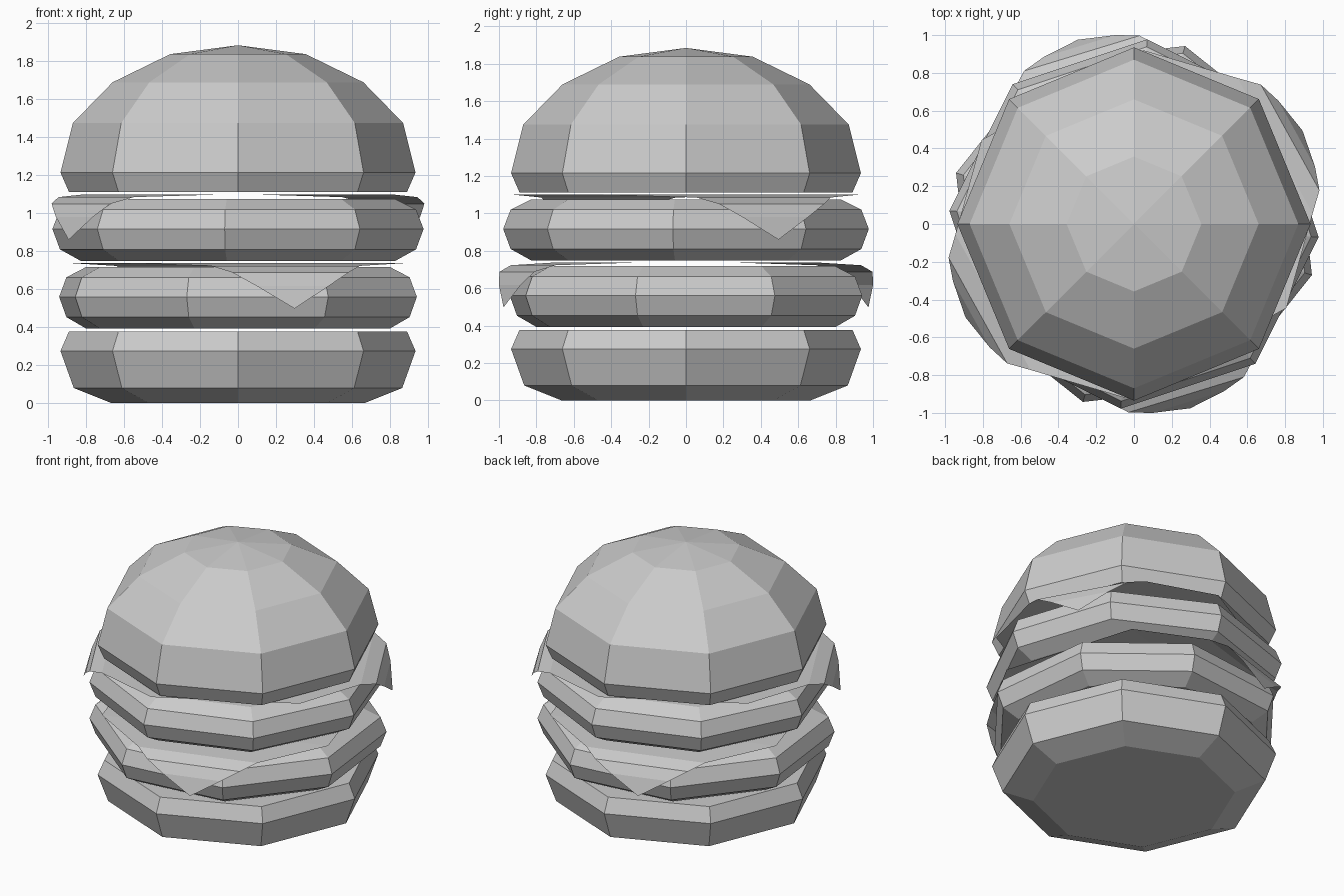
import bpy, bmesh, math

if "Cube" in bpy.data.objects:
    bpy.data.objects.remove(bpy.data.objects["Cube"])

def make_object(name, bm):
    bmesh.ops.recalc_face_normals(bm, faces=bm.faces)
    mesh = bpy.data.meshes.new(name)
    bm.to_mesh(mesh)
    bm.free()
    obj = bpy.data.objects.new(name, mesh)
    bpy.context.collection.objects.link(obj)
    return obj

def lathe(name, profile, turn=0, apex=None, sides=8):
    """Eight-sided turned solid from (radius, z) points, bottom to top."""
    bm = bmesh.new()
    rings = []
    for r, z in profile:
        angles = [math.radians(turn) + math.tau * i / sides for i in range(sides)]
        rings.append([bm.verts.new((r * math.cos(a), r * math.sin(a), z)) for a in angles])
    for low, high in zip(rings, rings[1:]):
        for i in range(sides):
            j = (i + 1) % sides
            bm.faces.new((low[i], low[j], high[j], high[i]))
    bm.faces.new(rings[0][::-1])
    if apex is None:
        bm.faces.new(rings[-1])
    else:
        tip = bm.verts.new((0, 0, apex))
        for i in range(sides):
            bm.faces.new((rings[-1][i], rings[-1][(i + 1) % sides], tip))
    return make_object(name, bm)

def cheese(name, z, turn):
    """Thin slice whose two opposite corners fold down over the patty."""
    half = [(0.49, 0, 0.78), (0.854, -0.015, 0.41), (0.945, -0.05, 0.32),
            (0.985, -0.12, 0.2), (1.02, -0.24, 0)]
    rows = [(-u, d, w) for u, d, w in reversed(half)] + half
    a = math.radians(turn)
    c, s = math.cos(a), math.sin(a)
    bm = bmesh.new()
    strips = []
    for u, d, w in rows:
        widths = (-w, w) if w else (0,)
        strips.append([bm.verts.new((u * c - v * s, u * s + v * c, z + d)) for v in widths])
    for p, q in zip(strips, strips[1:]):
        bm.faces.new(p + q[::-1])
    return make_object(name, bm)

# Buns
lathe("bottom_bun", [(0.665, 0), (0.865, 0.08), (0.935, 0.275), (0.89, 0.378)])
lathe("top_bun", [(0.89, 1.112), (0.935, 1.215), (0.87, 1.475), (0.66, 1.69), (0.357, 1.838)],
      apex=1.885)

# Patties
patty = [(0.83, -0.168), (0.94, -0.107), (0.98, 0), (0.94, 0.103), (0.83, 0.158)]
for name, z, turn in (("lower_patty", 0.56, -16), ("upper_patty", 0.917, -4.1)):
    lathe(name, [(r, z + h) for r, h in patty], turn)

# Cheese slices
cheese("lower_cheese", 0.738, -73)
cheese("upper_cheese", 1.1, 29)
